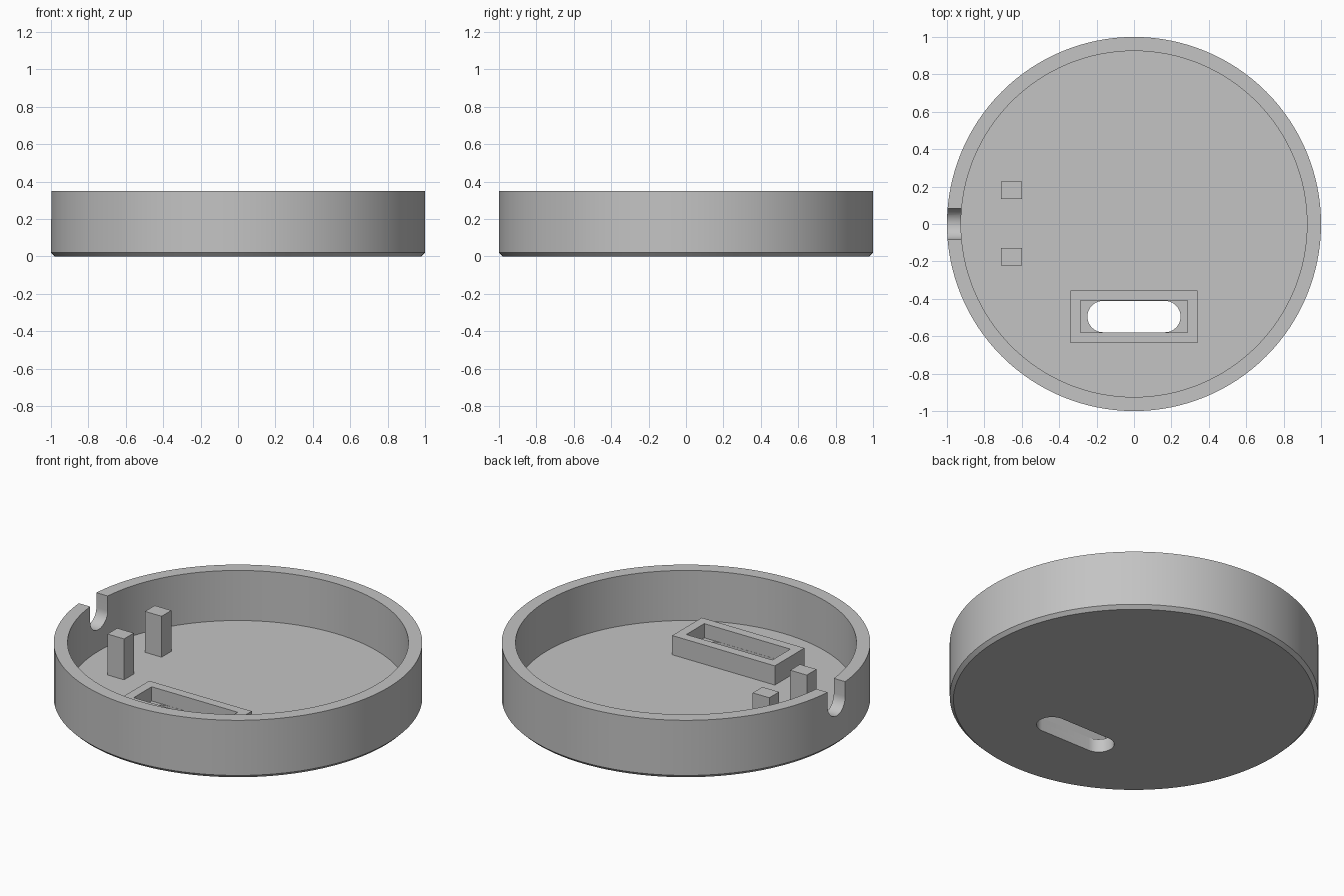
import bpy, bmesh, math

cube = bpy.data.objects.get("Cube")
if cube:
    bpy.data.objects.remove(cube, do_unlink=True)

grey = bpy.data.materials.new("plain_grey")
grey.use_nodes = True
colour = (0.55, 0.55, 0.55, 1)
grey.diffuse_color = colour
grey.node_tree.nodes["Principled BSDF"].inputs["Base Color"].default_value = colour


def make(name, bm):
    bmesh.ops.recalc_face_normals(bm, faces=bm.faces)
    mesh = bpy.data.meshes.new(name)
    bm.to_mesh(mesh)
    bm.free()
    mesh.materials.append(grey)
    ob = bpy.data.objects.new(name, mesh)
    bpy.context.collection.objects.link(ob)
    return ob


def block(name, x0, x1, y0, y1, z0, z1):
    bm = bmesh.new()
    bmesh.ops.create_cube(bm, size=1)
    for v in bm.verts:
        v.co = (x1 if v.co.x > 0 else x0, y1 if v.co.y > 0 else y0, z1 if v.co.z > 0 else z0)
    return make(name, bm)


def prism(name, points, offset):
    """Extrude a closed outline along an offset."""
    bm = bmesh.new()
    face = bm.faces.new([bm.verts.new(p) for p in points])
    top = bmesh.ops.extrude_face_region(bm, geom=[face])
    verts = [g for g in top["geom"] if isinstance(g, bmesh.types.BMVert)]
    bmesh.ops.translate(bm, verts=verts, vec=offset)
    return make(name, bm)


def lathe(name, profile, steps):
    """Stack rings of (radius, height) and cap both ends."""
    bm = bmesh.new()
    turns = [2 * math.pi * i / steps for i in range(steps)]
    rings = [[bm.verts.new((r * math.cos(t), r * math.sin(t), z)) for t in turns]
             for r, z in profile]
    for a, b in zip(rings, rings[1:]):
        for i in range(steps):
            j = (i + 1) % steps
            bm.faces.new((a[i], a[j], b[j], b[i]))
    bm.faces.new(rings[0])
    bm.faces.new(rings[-1])
    return make(name, bm)


def cut(target, cutter):
    mod = target.modifiers.new("cut", "BOOLEAN")
    mod.operation, mod.solver, mod.object = "DIFFERENCE", "EXACT", cutter
    bpy.context.view_layer.objects.active = target
    bpy.ops.object.modifier_apply(modifier=mod.name)


def arc(r, start, end, n=20):
    for i in range(n + 1):
        t = math.radians(start + (end - start) * i / n)
        yield r * math.cos(t), r * math.sin(t)


FLOOR, RIM = 0.05, 0.35
SLOT_Y = -0.495

# Round tray with a chamfered bottom edge
tray = lathe("round_tray", [(0.98, 0), (1, 0.02), (1, RIM), (0.925, RIM), (0.925, FLOOR)], 128)

# Raised frame around the slot
frame = block("slot_frame", -0.34, 0.34, SLOT_Y - 0.14, SLOT_Y + 0.14, FLOOR, 0.165)
pocket = block("pocket_cutter", -0.285, 0.285, SLOT_Y - 0.085, SLOT_Y + 0.085, 0.08, 0.3)

# Rounded slot through the frame and floor
outline = [(x + 0.165, y + SLOT_Y, -0.1) for x, y in arc(0.084, -90, 90)]
outline += [(x - 0.165, y + SLOT_Y, -0.1) for x, y in arc(0.084, 90, 270)]
slot = prism("slot_cutter", outline, (0, 0, 0.22))

# U-shaped cable notch in the rim
outline = [(-1.1, y, z + 0.262) for y, z in arc(0.083, 180, 360)]
outline += [(-1.1, 0.083, 0.5), (-1.1, -0.083, 0.5)]
notch = prism("notch_cutter", outline, (0.3, 0, 0))

cut(frame, pocket)
cut(frame, slot)
cut(tray, slot)
cut(tray, notch)
for cutter in (pocket, slot, notch):
    bpy.data.objects.remove(cutter, do_unlink=True)

# Two square posts beside the notch
for side, y in (("back", 0.18), ("front", -0.175)):
    block(side + "_post", -0.71, -0.6, y - 0.046, y + 0.046, FLOOR, 0.295)

# Smooth the curved walls and keep edges sharp
for ob in bpy.context.view_layer.objects:
    ob.select_set(ob in (tray, frame))
bpy.context.view_layer.objects.active = tray
bpy.ops.object.shade_smooth_by_angle(angle=math.radians(25))
